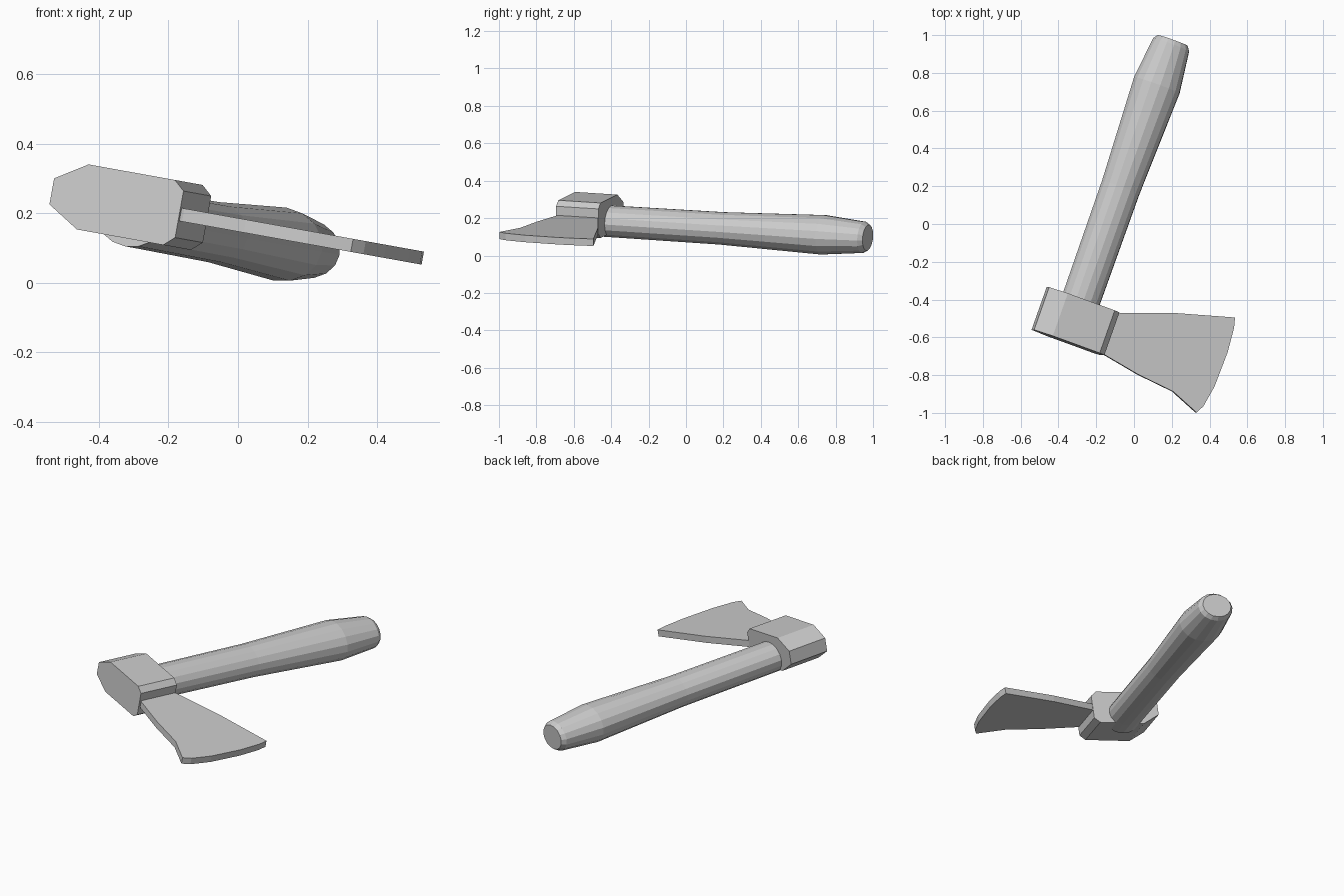
import bpy, bmesh
from math import radians, cos, sin, pi
from mathutils import Matrix

if "Cube" in bpy.data.objects:
    bpy.data.objects.remove(bpy.data.objects["Cube"])

# Frames: the whole axe lies tilted about y, and the head/handle are turned in that plane
TILT = Matrix.Translation((0, 0, 0.166)) @ Matrix.Rotation(radians(10.2), 4, 'Y')
TURN = TILT @ Matrix.Rotation(radians(-19.75), 4, 'Z')


def loft(name, rings, matrix):
    """Skin a list of equal-length rings and cap both ends."""
    bm = bmesh.new()
    loops = [[bm.verts.new(matrix @ Matrix.Translation(p).translation) for p in r] for r in rings]
    for a, b in zip(loops, loops[1:]):
        for i in range(len(a)):
            j = (i + 1) % len(a)
            bm.faces.new((a[i], a[j], b[j], b[i]))
    bm.faces.new(loops[0])
    bm.faces.new(loops[-1])
    bmesh.ops.recalc_face_normals(bm, faces=bm.faces[:])
    mesh = bpy.data.meshes.new(name)
    bm.to_mesh(mesh)
    bm.free()
    obj = bpy.data.objects.new(name, mesh)
    bpy.context.collection.objects.link(obj)
    return obj


# Handle: oval cross-section, swelling near the butt (distance along, half-width)
SIDES = 16
stations = [(-0.56, 0.104), (-0.455, 0.104), (0.16, 0.107),
            (0.735, 0.130), (0.963, 0.103), (0.987, 0.085)]
loft("handle",
     [[(-0.127 + r * cos(2 * pi * i / SIDES), v, -0.033 + 0.82 * r * sin(2 * pi * i / SIDES))
       for i in range(SIDES)] for v, r in stations], TURN)

# Head block: symmetric octagonal profile extruded along the handle
half = [(-0.323, 0.038), (-0.227, 0.095), (0.041, 0.095), (0.073, 0.068)]
profile = half + [(u, -n) for u, n in reversed(half)]
loft("head_block", [[(u, v, n) for u, n in profile] for v in (-0.711, -0.471)], TURN)

# Blade: flared flat plate with a curved cutting edge
outline = [(-0.18, -0.50), (-0.09, -0.47), (0.20, -0.47), (0.54, -0.495),
           (0.535, -0.55), (0.50, -0.68), (0.43, -0.86), (0.37, -0.965),
           (0.333, -0.998), (0.208, -0.887), (0.02, -0.797), (-0.16, -0.693),
           (-0.19, -0.66)]
loft("blade", [[(p, y, n) for p, y in outline] for n in (-0.019, 0.019)], TILT)
